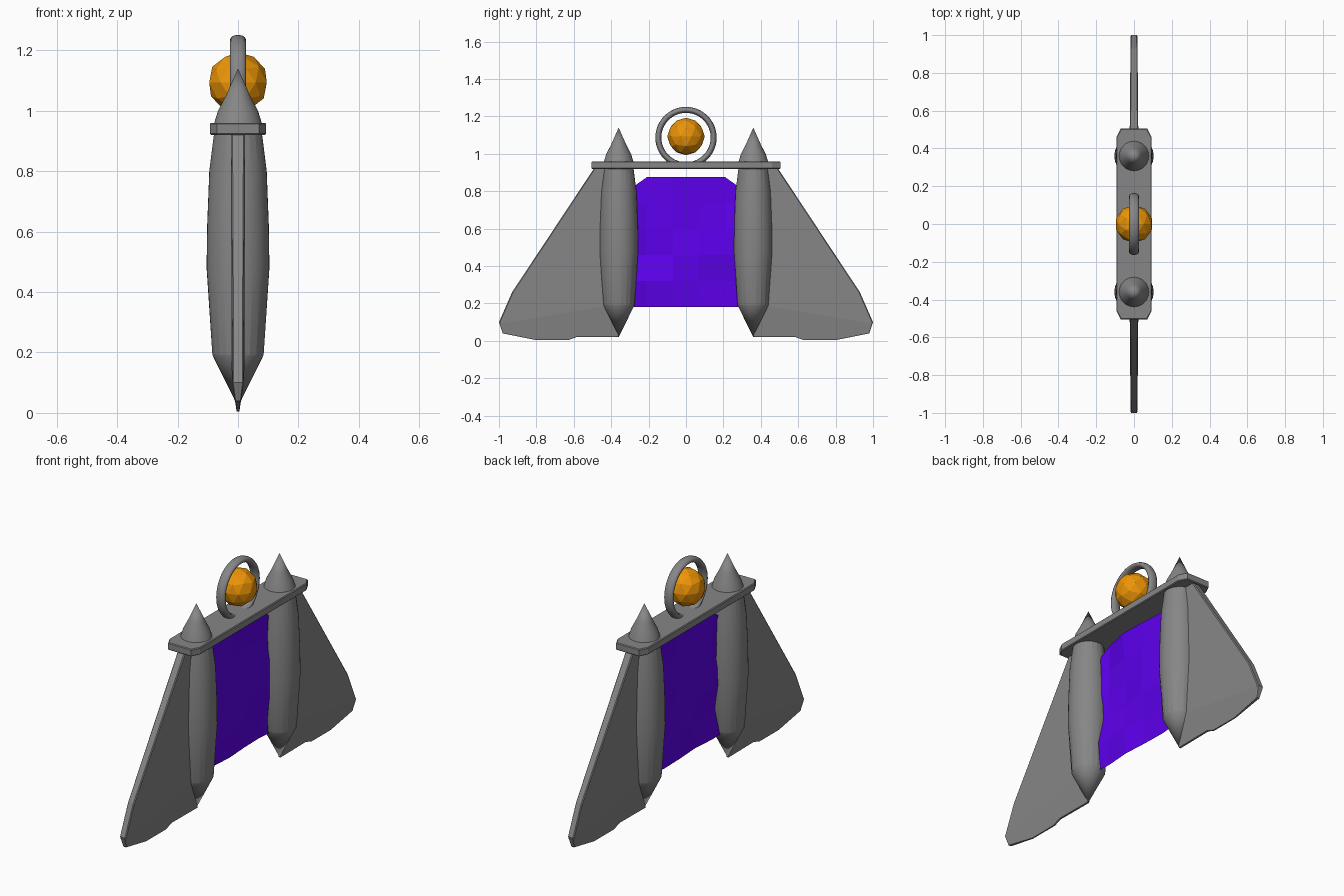
import bpy, bmesh, math, random
from mathutils import Vector, Matrix

if "Cube" in bpy.data.objects:
    bpy.data.objects.remove(bpy.data.objects["Cube"])

random.seed(4)
IRON = (0.24, 0.24, 0.24, 1)
mats = {}


def paint(ob, color):
    if color not in mats:
        mats[color] = bpy.data.materials.new("colour_%d" % len(mats))
        mats[color].diffuse_color = color
    ob.data.materials.append(mats[color])


def finish(name, bm, color=IRON, smooth=None):
    bmesh.ops.recalc_face_normals(bm, faces=bm.faces)
    mesh = bpy.data.meshes.new(name)
    bm.to_mesh(mesh)
    bm.free()
    ob = bpy.data.objects.new(name, mesh)
    bpy.context.collection.objects.link(ob)
    paint(ob, color)
    if smooth:
        bpy.ops.object.select_all(action='DESELECT')
        bpy.context.view_layer.objects.active = ob
        ob.select_set(True)
        bpy.ops.object.shade_smooth_by_angle(angle=math.radians(smooth))
    return ob


def lathe(name, profile, y, sides=40, flutes=()):
    """Spin a profile; rings at the flute heights get alternating radii."""
    bm = bmesh.new()
    verts = [bm.verts.new((r, 0, z)) for r, z in profile]
    edges = [bm.edges.new(p) for p in zip(verts, verts[1:])]
    bmesh.ops.spin(bm, geom=verts + edges, cent=(0, 0, 0), axis=(0, 0, 1),
                   angle=math.tau, steps=sides)
    bmesh.ops.remove_doubles(bm, verts=bm.verts, dist=1e-5)
    for v in bm.verts:
        if any(abs(v.co.z - f) < 1e-4 for f in flutes):
            k = round(math.atan2(v.co.y, v.co.x) / math.tau * sides) % 2
            v.co.x *= 1 + 0.012 * (2 * k - 1)
            v.co.y *= 1 + 0.012 * (2 * k - 1)
    bmesh.ops.translate(bm, vec=(0, y, 0), verts=bm.verts)
    return finish(name, bm, smooth=15)


def slab(outline, axis, half, bevel):
    """Extrude an outline symmetrically along x or z, with softened rims."""
    bm = bmesh.new()
    pts = [(-half, a, b) if axis == 'x' else (a, b, -half) for a, b in outline]
    face = bm.faces.new([bm.verts.new(p) for p in pts])
    new = bmesh.ops.extrude_face_region(bm, geom=[face])['geom']
    shift = Vector((2 * half, 0, 0) if axis == 'x' else (0, 0, 2 * half))
    bmesh.ops.translate(bm, vec=shift, verts=[v for v in new if isinstance(v, bmesh.types.BMVert)])
    bmesh.ops.recalc_face_normals(bm, faces=bm.faces)
    i = 0 if axis == 'x' else 2
    rims = [e for e in bm.edges if abs(e.verts[0].co[i] - e.verts[1].co[i]) < 1e-6]
    bmesh.ops.bevel(bm, geom=rims, offset=bevel, segments=1, affect='EDGES')
    return bm


# Pillars, spikes and wings, one of each per side
pillar = [(0, 0.02), (0.083, 0.188), (0.085, 0.195), (0.104, 0.48),
          (0.102, 0.62), (0.095, 0.8), (0.078, 0.935), (0, 0.94)]
spike = [(0, 0.95), (0.08, 0.955), (0.066, 1.0), (0.04, 1.05), (0, 1.14)]
wing = [(0.36, 0.02), (0.58, 0.022), (0.63, 0.004), (0.8, 0.004), (0.98, 0.04),
        (1.0, 0.1), (0.93, 0.26), (0.49, 0.925), (0.36, 0.925)]
for side, s in (("left", -1), ("right", 1)):
    lathe(side + "_pillar", pillar, s * 0.36, flutes=(0.195, 0.935))
    lathe(side + "_spike", spike, s * 0.36)
    bm = slab([(s * y, z) for y, z in wing], 'x', 0.024, 0.005)
    # thin the lower rim below a sloping crease
    bmesh.ops.bisect_plane(bm, geom=bm.verts[:] + bm.edges[:] + bm.faces[:],
                           plane_co=(0, s * 0.36, 0.2), plane_no=(0, s * 0.17, 1))
    for v in bm.verts:
        d = abs(v.co.y) - 0.36
        crease = 0.2 - 0.17 * d
        v.co.x *= (1 - 0.25 * d / 0.64) * (0.2 + 0.8 * min(1, v.co.z / crease))
    finish(side + "_wing", bm)

# Top plate with clipped corners
plate = [(-0.093, -0.46), (-0.07, -0.505), (0.07, -0.505), (0.093, -0.46),
         (0.093, 0.46), (0.07, 0.505), (-0.07, 0.505), (-0.093, 0.46)]
bm = slab(plate, 'z', 0.02, 0.004)
bmesh.ops.translate(bm, vec=(0, 0, 0.94), verts=bm.verts)
finish("top_plate", bm)

# Upright ring around the orb
bpy.ops.mesh.primitive_torus_add(location=(0, 0, 1.087), rotation=(0, math.pi / 2, 0),
                                 major_radius=0.148, minor_radius=0.016,
                                 major_segments=48, minor_segments=12)
ring = bpy.context.object
ring.name = "orb_ring"
ring.scale.z = 1.65
paint(ring, IRON)
bpy.ops.object.shade_smooth_by_angle(angle=math.radians(40))

# Low-poly orb
bm = bmesh.new()
bmesh.ops.create_icosphere(bm, subdivisions=2, radius=0.1,
                           matrix=Matrix.Translation((0, 0, 1.093)))
finish("orb", bm, (0.85, 0.3, 0.002, 1))

# Rippled cloth hung between the pillars
bm = bmesh.new()
ys = [-0.33, -0.21, -0.07, 0.07, 0.21, 0.33]
grid = []
for r in range(6):
    row = []
    for c, y in enumerate(ys):
        z = 0.18 + 0.139 * r
        if r == 5 and c in (0, 5):
            z -= 0.085
        row.append(bm.verts.new((random.uniform(-0.018, 0.018), y, z)))
    grid.append(row)
for r in range(5):
    for c in range(5):
        bm.faces.new((grid[r][c], grid[r][c + 1], grid[r + 1][c + 1], grid[r + 1][c]))
finish("hanging_cloth", bm, (0.11, 0.0, 0.85, 1))

for m in bpy.data.materials:
    if m.users and not m.is_grease_pencil:
        m.use_nodes = True
        m.node_tree.nodes["Principled BSDF"].inputs["Base Color"].default_value = m.diffuse_color
